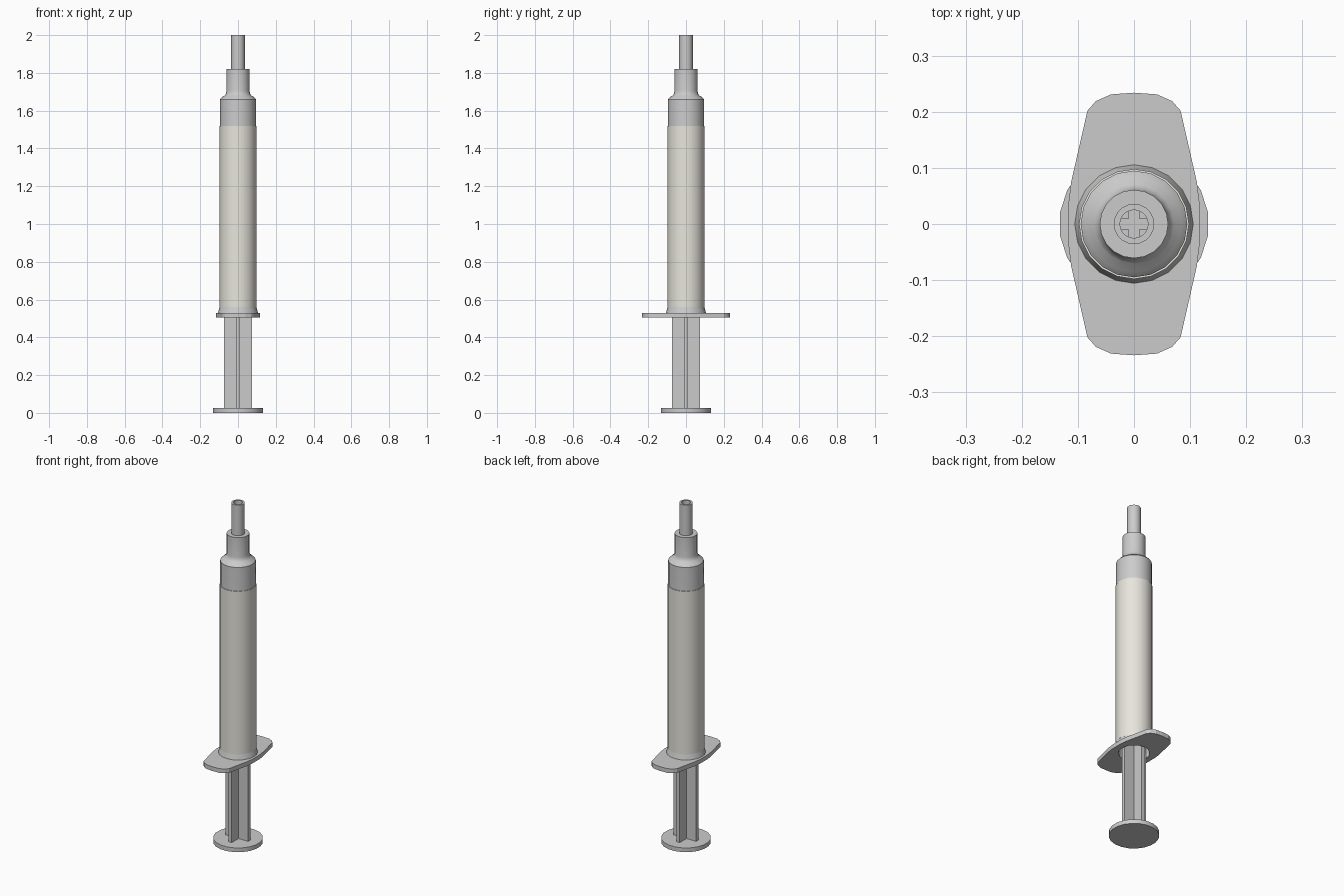
import bpy, bmesh, math

if "Cube" in bpy.data.objects:
    bpy.data.objects.remove(bpy.data.objects["Cube"])

SIDES = 20


def finish(name, bm, smooth=True):
    bmesh.ops.recalc_face_normals(bm, faces=bm.faces)
    me = bpy.data.meshes.new(name)
    bm.to_mesh(me)
    bm.free()
    ob = bpy.data.objects.new(name, me)
    bpy.context.collection.objects.link(ob)
    if smooth:
        bpy.ops.object.select_all(action='DESELECT')
        ob.select_set(True)
        bpy.context.view_layer.objects.active = ob
        bpy.ops.object.shade_smooth_by_angle(angle=math.radians(35))
    return ob


def lathe(name, profile):
    """Revolve a closed (radius, z) loop around the z axis."""
    bm = bmesh.new()
    rings = []
    for i in range(SIDES):
        a = 2 * math.pi * i / SIDES
        rings.append([bm.verts.new((r * math.cos(a), r * math.sin(a), z)) for r, z in profile])
    n = len(profile)
    for i in range(SIDES):
        a, b = rings[i], rings[(i + 1) % SIDES]
        for j in range(n):
            k = (j + 1) % n
            bm.faces.new((a[j], b[j], b[k], a[k]))
    return finish(name, bm)


def slab(name, outline, z0, z1, hole=None, smooth=False):
    """Extrude an outline; an optional hole gives one inner point per outer point."""
    bm = bmesh.new()
    n = len(outline)

    def ring(pts, z):
        return [bm.verts.new((x, y, z)) for x, y in pts]

    def bridge(a, b):
        for i in range(n):
            j = (i + 1) % n
            bm.faces.new((a[i], a[j], b[j], b[i]))

    lo, hi = ring(outline, z0), ring(outline, z1)
    bridge(lo, hi)
    if hole:
        hlo, hhi = ring(hole, z0), ring(hole, z1)
        bridge(hlo, hhi)
        bridge(lo, hlo)
        bridge(hi, hhi)
    else:
        bm.faces.new(lo)
        bm.faces.new(hi)
    return finish(name, bm, smooth)


# Hollow barrel with flared foot, rounded shoulder, neck and open nozzle
lathe("barrel", [
    (0.107, 0.525), (0.103, 0.54), (0.099, 0.555), (0.095, 0.57), (0.095, 1.66),
    (0.085, 1.671), (0.071, 1.68), (0.064, 1.69), (0.061, 1.705), (0.061, 1.82),
    (0.036, 1.82), (0.036, 2.0), (0.025, 2.0), (0.025, 1.66), (0.084, 1.63), (0.084, 0.525)])

# Paper label wrapped round the barrel
label = lathe("label", [(0.098, 0.56), (0.098, 1.52), (0.094, 1.52), (0.094, 0.56)])
mat = bpy.data.materials.new("label_paper")
mat.diffuse_color = (0.80, 0.785, 0.72, 1)
mat.use_nodes = True
mat.node_tree.nodes["Principled BSDF"].inputs["Base Color"].default_value = mat.diffuse_color
label.data.materials.append(mat)

# Finger flange: quarter outline mirrored into four, with a bore for the plunger
quarter = [(0.117, 0.035), (0.112, 0.075), (0.083, 0.202), (0.068, 0.219), (0.041, 0.231)]
half = quarter + [(0, 0.234)] + [(-x, y) for x, y in reversed(quarter)]
outline = half + [(-x, -y) for x, y in half]
bore = [(0.084 * x / math.hypot(x, y), 0.084 * y / math.hypot(x, y)) for x, y in outline]
slab("finger_flange", outline, 0.505, 0.53, bore)

# Plunger rod with a cross-shaped section
t, w = 0.010, 0.073
arm = [(w, -t), (w, t), (t, t)]
cross = []
for _ in range(4):
    cross += arm
    arm = [(-y, x) for x, y in arm]
slab("plunger_rod", cross, 0.02, 1.6)

# Thumb disc
disc = [(0.1335 * math.cos(math.radians(9 + 18 * i)), 0.1335 * math.sin(math.radians(9 + 18 * i)))
        for i in range(SIDES)]
slab("thumb_disc", disc, 0, 0.025, smooth=True)
